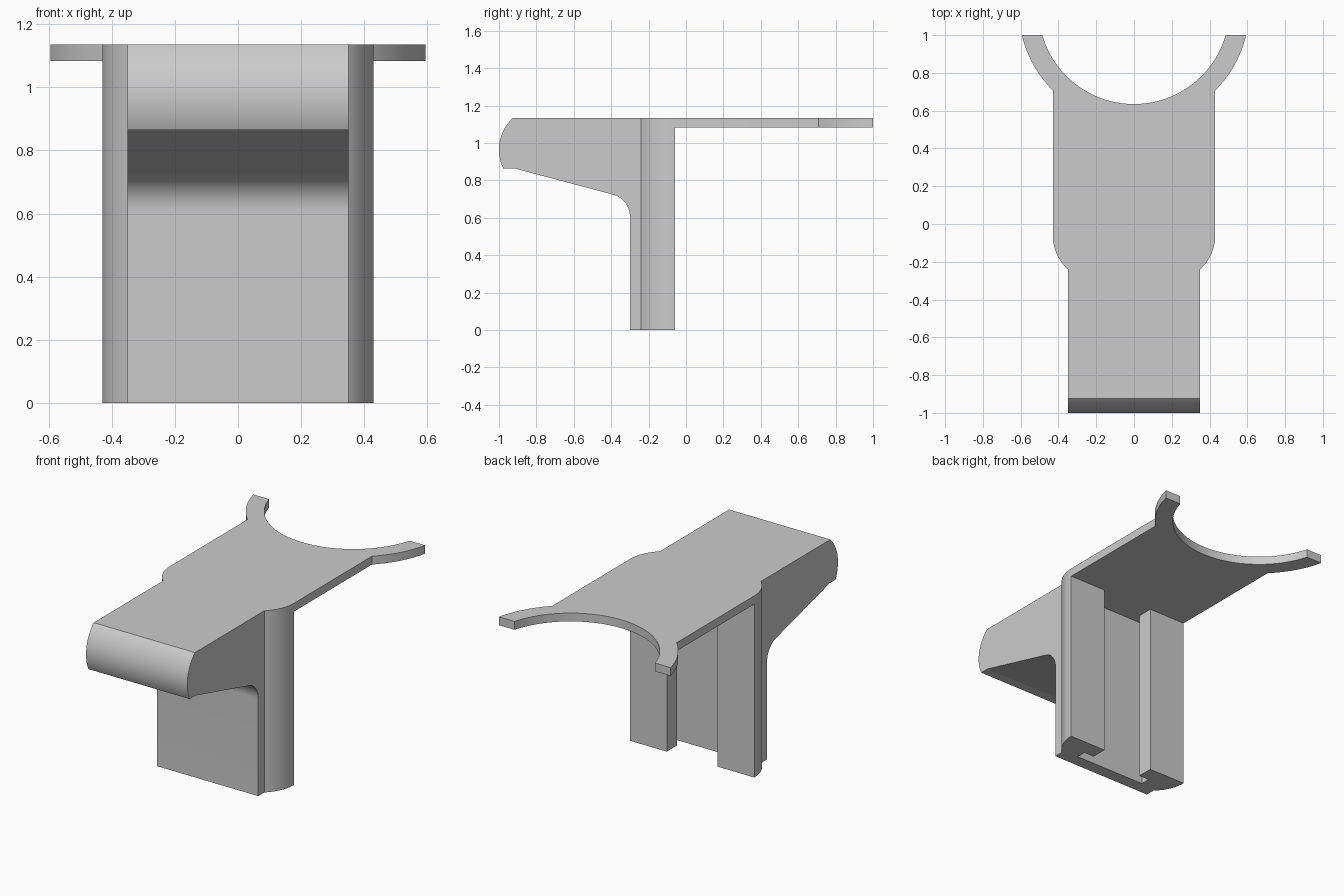
import bpy, bmesh, math
from mathutils import Vector

if "Cube" in bpy.data.objects:
    bpy.data.objects.remove(bpy.data.objects["Cube"], do_unlink=True)

TOP, UNDER = 1.135, 1.083      # plate top and underside heights
BACK, FRONT = -0.06, -0.30     # column back and front
HALF, WIDE = 0.35, 0.43        # half widths of jaw and column

grey = bpy.data.materials.new("plain grey")
grey.use_nodes = True
colour = (0.6, 0.6, 0.6, 1)
grey.diffuse_color = colour
grey.node_tree.nodes["Principled BSDF"].inputs["Base Color"].default_value = colour


def arc(cx, cy, r, start, end, n=24):
    """Points along a circular arc, angles in radians."""
    steps = [start + (end - start) * i / n for i in range(n + 1)]
    return [(cx + r * math.cos(a), cy + r * math.sin(a)) for a in steps]


def mirrored(half):
    """Close a right-hand outline with its mirror image."""
    return half + [(-x, y) for x, y in reversed(half) if abs(x) > 1e-5]


def prism(name, outline, low, high, along_x=False):
    """Extrude an outline along z, or a (y, z) profile along x."""
    place = (lambda a, b: (low, a, b)) if along_x else (lambda a, b: (a, b, low))
    bm = bmesh.new()
    face = bm.faces.new([bm.verts.new(place(a, b)) for a, b in outline])
    new = bmesh.ops.extrude_face_region(bm, geom=[face])["geom"]
    shift = Vector((high - low, 0, 0) if along_x else (0, 0, high - low))
    bmesh.ops.translate(bm, vec=shift,
                        verts=[v for v in new if isinstance(v, bmesh.types.BMVert)])
    bmesh.ops.recalc_face_normals(bm, faces=bm.faces)
    mesh = bpy.data.meshes.new(name)
    bm.to_mesh(mesh)
    bm.free()
    mesh.materials.append(grey)
    obj = bpy.data.objects.new(name, mesh)
    bpy.context.collection.objects.link(obj)
    return obj


def combine(target, tool, operation):
    """Apply a boolean and remove the tool."""
    mod = target.modifiers.new("combine", 'BOOLEAN')
    mod.object, mod.operation, mod.solver = tool, operation, 'EXACT'
    bpy.ops.object.select_all(action='DESELECT')
    target.select_set(True)
    bpy.context.view_layer.objects.active = target
    bpy.ops.object.modifier_apply(modifier=mod.name)
    bpy.data.objects.remove(tool, do_unlink=True)


# Upright column with rounded shoulders
r = 0.2425
shoulder = arc(WIDE - r, BACK, r, -math.acos((r - 0.08) / r), 0)
bracket = prism("clip_bracket", mirrored([(HALF, FRONT)] + shoulder), 0, TOP)

# Flat plate ending in a curved two-armed cradle
cy, inner, outer = 1.14, 0.505, 0.61
a_out = math.asin((1 - cy) / outer)
a_in = math.asin((1 - cy) / inner)
half = [(0.3, -0.15), (WIDE, BACK)]
half += arc(0, cy, outer, -math.acos(WIDE / outer), a_out)
half += arc(0, cy, inner, a_in, -math.pi / 2, 40)
plate = prism("cradle_plate", mirrored(half), UNDER, TOP)

# Overhanging jaw with a rounded nose and filleted underside
nose_y, nose_z, nose_r = -0.77, 0.965, 0.23
profile = arc(nose_y, nose_z, nose_r,
              math.pi - math.asin((TOP - nose_z) / nose_r),
              math.pi + math.asin(0.1 / nose_r))
profile += [(-0.92, 0.865)]
profile += arc(FRONT - 0.12, 0.608, 0.12, math.radians(75), 0, 16)
profile += [(-0.26, 0.608), (-0.26, TOP)]
jaw = prism("jaw", profile, -HALF, HALF, along_x=True)

# T-shaped channel up the back
channel = prism("channel_cutter", mirrored(
    [(0.245, -0.22), (0.245, -0.16), (0.175, -0.16), (0.175, 0)]), -0.1, UNDER)
channel.hide_render = True

combine(bracket, plate, 'UNION')
combine(bracket, jaw, 'UNION')
combine(bracket, channel, 'DIFFERENCE')

# Clean flat faces, then smooth the curved ones
bm = bmesh.new()
bm.from_mesh(bracket.data)
bmesh.ops.remove_doubles(bm, verts=bm.verts, dist=1e-5)
bmesh.ops.dissolve_limit(bm, angle_limit=math.radians(0.3),
                         verts=bm.verts, edges=bm.edges)
bm.to_mesh(bracket.data)
bm.free()
bpy.ops.object.shade_smooth_by_angle(angle=math.radians(12))
